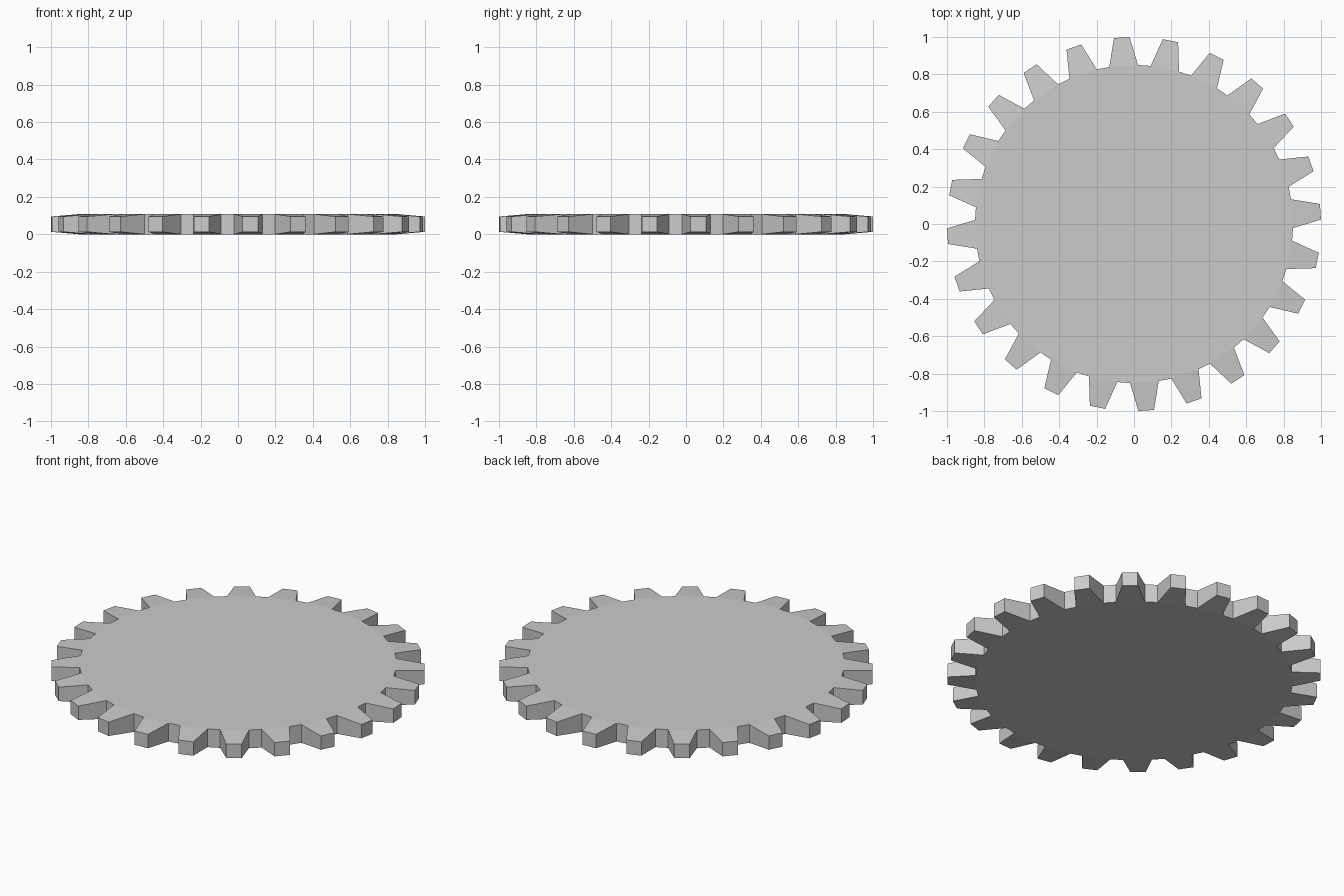
import bpy, bmesh, math

if "Cube" in bpy.data.objects:
    bpy.data.objects.remove(bpy.data.objects["Cube"])

TEETH = 24
ROOT_R, TIP_R = 0.85, 1.0
ROOT_HALF, TIP_HALF = math.radians(5.2), math.radians(2.4)
START = math.radians(3.75)
HEIGHT, TAPER = 0.108, 0.013

bm = bmesh.new()


def column(radius, angle, inset=0.0):
    """Bottom and top vertex at a polar position."""
    x, y = radius * math.cos(angle), radius * math.sin(angle)
    return bm.verts.new((x, y, inset)), bm.verts.new((x, y, HEIGHT - inset))


def wall(p, q):
    bm.faces.new((p[0], q[0], q[1], p[1]))


# Root and tip columns of every tooth
teeth = []
for i in range(TEETH):
    a = START + i * math.tau / TEETH
    teeth.append((column(ROOT_R, a - ROOT_HALF),
                  column(TIP_R, a - TIP_HALF, TAPER),
                  column(TIP_R, a + TIP_HALF, TAPER),
                  column(ROOT_R, a + ROOT_HALF)))

# Tooth flanks, tips, sloping tooth faces and gap walls
for i, (r0, t0, t1, r1) in enumerate(teeth):
    wall(r0, t0)
    wall(t0, t1)
    wall(t1, r1)
    wall(r1, teeth[(i + 1) % TEETH][0])
    bm.faces.new((r0[1], t0[1], t1[1], r1[1]))
    bm.faces.new((r1[0], t1[0], t0[0], r0[0]))

# Flat disc faces
ring = [c for t in teeth for c in (t[0], t[3])]
bm.faces.new([c[1] for c in ring])
bm.faces.new([c[0] for c in reversed(ring)])
bmesh.ops.recalc_face_normals(bm, faces=bm.faces[:])

mesh = bpy.data.meshes.new("gear_wheel")
bm.to_mesh(mesh)
bm.free()
gear = bpy.data.objects.new("gear_wheel", mesh)
bpy.context.collection.objects.link(gear)
